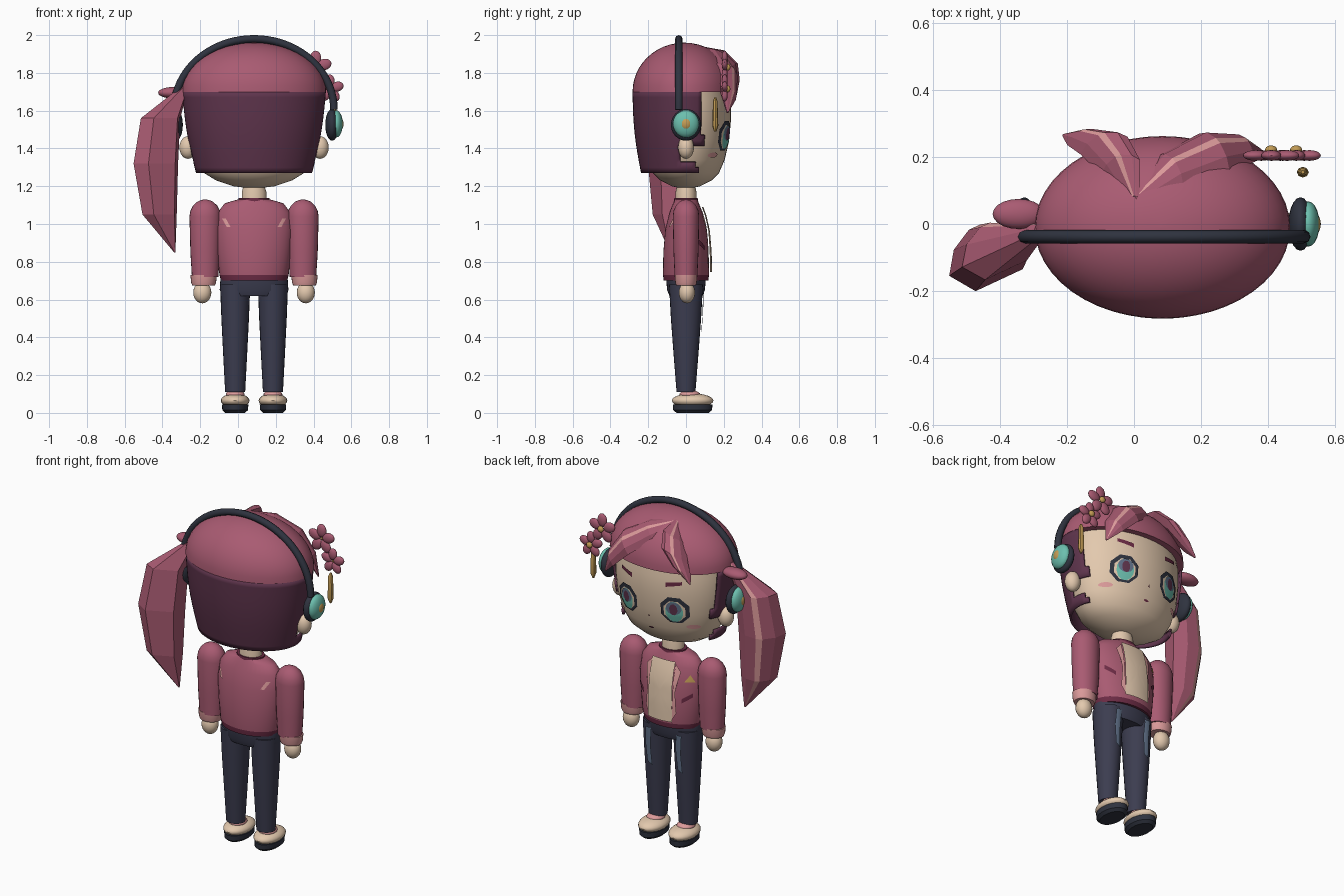
import bpy, bmesh, math
from mathutils import Vector, Matrix

cube = bpy.data.objects.get("Cube")
if cube:
    bpy.data.objects.remove(cube, do_unlink=True)

C = 0.085  # body axis in x


def material(name, code):
    srgb = [int(code[i:i + 2], 16) / 255 for i in (0, 2, 4)]
    col = [((c + 0.055) / 1.055) ** 2.4 for c in srgb] + [1]
    m = bpy.data.materials.new(name)
    m.use_nodes = True
    m.diffuse_color = col
    m.node_tree.nodes["Principled BSDF"].inputs["Base Color"].default_value = col
    return m


rose = material("rose", "A95B72")
plum = material("dark plum", "5E344C")
skin = material("skin", "E3C9AE")
pink = material("light pink", "DB9A9A")
navy = material("navy denim", "3C3D50")
teal = material("teal", "6CBFAE")
gold = material("gold", "C39C55")
charcoal = material("charcoal", "2F333F")
slate = material("faded denim", "61728A")
maroon = material("maroon", "6B2B44")


def finish(name, bm, mats, smooth=True):
    bmesh.ops.recalc_face_normals(bm, faces=bm.faces)
    me = bpy.data.meshes.new(name)
    bm.to_mesh(me)
    bm.free()
    for m in mats:
        me.materials.append(m)
    ob = bpy.data.objects.new(name, me)
    bpy.context.collection.objects.link(ob)
    if smooth:
        bpy.ops.object.select_all(action="DESELECT")
        ob.select_set(True)
        bpy.context.view_layer.objects.active = ob
        bpy.ops.object.shade_smooth_by_angle(angle=math.radians(40))
    return ob


def ball(name, loc, radii, mat, turn=0):
    bm = bmesh.new()
    bmesh.ops.create_uvsphere(bm, u_segments=20, v_segments=12, radius=1)
    bm.transform(Matrix.Translation(loc) @ Matrix.Rotation(turn, 4, "Y") @ Matrix.Diagonal((*radii, 1)))
    return finish(name, bm, [mat])


def loft(bm, rings, cap=True):
    """Bridge rings of points; returns faces grouped by ring step."""
    rows = [[bm.verts.new(p) for p in ring] for ring in rings]
    n = len(rows[0])
    steps = [[bm.faces.new((a[i], a[(i + 1) % n], b[(i + 1) % n], b[i])) for i in range(n)]
             for a, b in zip(rows, rows[1:])]
    if cap:
        bm.faces.new(rows[0])
        bm.faces.new(rows[-1])
    return steps


def lathe(name, profile, x, y, mats, rule=None, keep=None, seg=40):
    """Elliptical turned form; profile rows are (z, x radius, y radius)."""
    bm = bmesh.new()
    turn = [2 * math.pi * i / seg for i in range(seg)]
    loft(bm, [[(x + rx * math.cos(t), y + ry * math.sin(t), z) for t in turn]
              for z, rx, ry in profile], cap=keep is None)
    for f in list(bm.faces):
        c = f.calc_center_median()
        if rule:
            f.material_index = rule(c)
        if keep and not keep(c):
            bm.faces.remove(f)
    return finish(name, bm, mats)


def surface(profile, y, side=1):
    """Depth of a turned form at an offset from its axis and a height."""
    def depth(dx, z, off):
        for (z0, a0, b0), (z1, a1, b1) in zip(profile, profile[1:]):
            if z <= z1:
                break
        t = min(max((z - z0) / (z1 - z0), 0), 1)
        rx, ry = a0 + t * (a1 - a0), b0 + t * (b1 - b0)
        return y + side * (ry * math.sqrt(max(0, 1 - (dx / rx) ** 2)) + off)
    return depth


def patch(name, outline, depth, mat, off=0.006, x=C, rings=4, split=4):
    """Thin painted plate that follows a surface."""
    pts = [Vector(a).lerp(Vector(b), k / split)
           for a, b in zip(outline, outline[1:] + outline[:1]) for k in range(split)]
    mid = sum(pts, Vector((0, 0))) / len(pts)
    bm = bmesh.new()
    loft(bm, [[(x + q.x, depth(q.x, q.y, off), q.y) for q in (mid.lerp(p, r / rings) for p in pts)]
              for r in [0.05] + list(range(1, rings + 1))], cap=False)
    bm.faces.new([v for v in list(bm.verts)[:len(pts)]])
    return finish(name, bm, [mat])


def oval(cx, cz, rx, rz, n=12):
    return [(cx + rx * math.cos(2 * math.pi * (i + 0.5) / n), cz + rz * math.sin(2 * math.pi * (i + 0.5) / n))
            for i in range(n)]


def lock(name, stations, side, out):
    """Faceted hair strand with a light ridge; stations are (centre, width, thickness)."""
    shape = [(-1, 0), (-.65, .65), (-.14, 1), (.14, 1), (.65, .65), (1, 0), (.6, -.75), (-.6, -.75)]
    side, out = Vector(side).normalized(), Vector(out).normalized()
    bm = bmesh.new()
    steps = loft(bm, [[Vector(c) + side * w * u + out * t * v for u, v in shape] for c, w, t in stations])
    for faces in steps:
        faces[2].material_index = 1
    return finish(name, bm, [rose, pink], smooth=False)


# Head and neck
head = [(1.19, .03, .03), (1.20, .11, .075), (1.23, .20, .135), (1.27, .265, .175), (1.34, .305, .205),
        (1.44, .333, .228), (1.55, .345, .238), (1.65, .345, .238), (1.75, .33, .22)]
lathe("head", head, C, 0, [skin])
lathe("neck", [(1.08, .065, .055), (1.17, .065, .055), (1.22, .05, .045)], C, 0, [skin])

# Hair: crown and back, with the face side cut open
cap_rows = [(1.70 + .26 * math.sin(a), .382 * math.cos(a), .273 * math.cos(a))
            for a in [math.radians(7.4 * i) for i in range(13)]]
lathe("hair_crown", cap_rows, C, -.01, [rose], seg=48)


def hair_edge(c):
    return c.y < (.06 if c.z < 1.325 else -.04 if c.z < 1.41 else .09)


back_rows = []
for i in range(16):
    t = i / 15
    bulge = .012 * math.sin(math.pi * t)
    back_rows.append((1.27 + .43 * t, .307 + .073 * t + bulge, .228 + .045 * t + bulge))
back = lathe("hair_back", back_rows, C, -.01, [plum], keep=hair_edge, seg=72)
thick = back.modifiers.new("thickness", "SOLIDIFY")
thick.thickness = .012
thick.offset = -1

# Fringe strands and ponytail
lock("fringe_left", [((.0, .07, 1.93), .02, .015), ((.11, .16, 1.885), .07, .04), ((.24, .215, 1.80), .085, .045),
                     ((.33, .225, 1.69), .06, .035), ((.38, .22, 1.59), .005, .005)], (.5, -.6, .5), (.25, .8, .6))
lock("fringe_right", [((.0, .07, 1.93), .02, .015), ((-.04, .17, 1.885), .07, .04), ((-.09, .235, 1.81), .085, .04),
                      ((-.15, .255, 1.74), .06, .03), ((-.21, .265, 1.68), .005, .005)], (.8, .3, .45), (-.2, .9, .5))
lock("ponytail", [((-.28, -.02, 1.73), .02, .02), ((-.41, -.08, 1.56), .115, .085), ((-.435, -.10, 1.32), .13, .10),
                  ((-.415, -.10, 1.05), .10, .075), ((-.335, -.08, .85), .004, .004)], (.9, .42, 0), (-.42, .9, 0))
ball("hair_tie", (-.345, .03, 1.695), (.078, .045, .03), rose)

# Face details
face = surface(head, 0)
patch("nose", [(-.008, 1.40), (.008, 1.40), (0, 1.415)], face, pink, .008)
patch("mouth", oval(0, 1.325, .016, .006), face, maroon)
for s, side in ((1, "left"), (-1, "right")):
    e = s * .155
    patch("eye_rim_" + side, oval(e, 1.467, .082, .085, 8), face, charcoal, .006)
    patch("eye_white_" + side, oval(e, 1.462, .062, .066, 8), face, skin, .009)
    patch("iris_" + side, oval(e, 1.46, .048, .064), face, teal, .012)
    patch("iris_top_" + side, oval(e, 1.482, .042, .040), face, slate, .014)
    patch("pupil_" + side, oval(e, 1.475, .022, .034), face, plum, .016)
    patch("brow_" + side, [(s * .11, 1.605), (s * .20, 1.625), (s * .20, 1.645), (s * .11, 1.63)], face, maroon)
    patch("blush_" + side, oval(s * .235, 1.365, .032, .014), face, pink)
    ball("ear_" + side, (C + s * .35, 0, 1.405), (.045, .042, .06), skin)

# Headphones
bm_curve = bpy.data.curves.new("headband", "CURVE")
bm_curve.dimensions = "3D"
bm_curve.bevel_depth = .02
bm_curve.bevel_resolution = 2
spline = bm_curve.splines.new("POLY")
spline.points.add(40)
for i, p in enumerate(spline.points):
    a = math.pi * i / 40
    p.co = (C + .423 * math.cos(a), -.038, 1.605 + .375 * math.sin(a), 1)
bm_curve.materials.append(charcoal)
bpy.context.collection.objects.link(bpy.data.objects.new("headband", bm_curve))
for s, side in ((1, "left"), (-1, "right")):
    ball("ear_cushion_" + side, (C + s * .413, 0, 1.525), (.036, .08, .084), charcoal)
    ball("ear_cup_" + side, (C + s * .435, 0, 1.53), (.035, .068, .072), teal)
    ball("ear_cup_button_" + side, (C + s * .447, 0, 1.53), (.027, .036, .04), gold)

# Flowers and hairpin
for k, (fx, fz, r) in enumerate(((.41, 1.83, .048), (.485, 1.715, .042))):
    for i in range(5):
        a = 2 * math.pi * i / 5 + .3
        ball(f"flower_{k}_petal_{i}", (fx + r * math.cos(a), .205, fz + r * math.sin(a)),
             (r * .82, .016, r * .62), rose, -a)
    ball(f"flower_{k}_centre", (fx, .222, fz), (.018, .013, .018), gold)
lathe("hairpin", [(1.49, .006, .006), (1.52, .018, .016), (1.65, .014, .012), (1.67, .005, .005)],
      .505, .155, [gold], seg=8)

# Jacket
torso = [(.70, .175, .118), (.73, .183, .122), (.85, .197, .12), (.97, .205, .11), (1.06, .193, .088),
         (1.11, .155, .068), (1.13, .085, .06)]
lathe("jacket", torso, C, 0, [rose, maroon], rule=lambda c: int(c.z < .73))
lathe("collar", [(1.11, .085, .065), (1.137, .082, .062)], C, 0, [maroon])
chest, spine = surface(torso, 0), surface(torso, 0, -1)
patch("shirt_panel", [(-.08, .745), (.08, .745), (.075, 1.09), (-.075, 1.09)], chest, skin, .016, split=8)
for s, side in ((1, "left"), (-1, "right")):
    patch("lapel_" + side, [(s * .078, .76), (s * .10, .80), (s * .088, .92), (s * .112, 1.04), (s * .075, 1.08)],
          chest, pink, .010)
    patch("pocket_" + side, [(s * .125, .86), (s * .175, .895), (s * .175, .92), (s * .125, .885)], chest, maroon)
    patch("back_mark_" + side, [(s * .125, .985), (s * .145, .985), (s * .17, 1.03), (s * .15, 1.03)], spine, pink)
patch("badge", [(-.185, .985), (-.135, .985), (-.16, 1.025)], chest, gold, .008)

# Arms, hands, legs and shoes
leg = [(.11, .053, .05), (.30, .063, .065), (.50, .073, .08), (.68, .08, .09)]
shin = surface(leg, 0)
lathe("hips", [(.62, .165, .088), (.65, .182, .1), (.71, .178, .105)], C, 0, [navy])
for s, side in ((1, "left"), (-1, "right")):
    x = C + s * .267
    sleeve = [(.72, .07, .06), (.85, .078, .066), (1.04, .083, .07)]
    dome = [(1.04 + .09 * math.sin(a), .083 * math.cos(a), .07 * math.cos(a))
            for a in [math.radians(d) for d in (20, 40, 60, 75, 87)]]
    lathe("sleeve_" + side, sleeve + dome, x - s * .008, 0, [rose], seg=24)
    lathe("cuff_" + side, [(.675, .06, .052), (.69, .066, .057), (.73, .07, .06)], x, 0, [pink], seg=24)
    ball("hand_" + side, (C + s * .274, .005, .637), (.048, .043, .057), skin)
    fx = C + s * .1
    lathe("leg_" + side, leg, fx, 0, [navy], seg=24)
    patch("worn_patch_" + side, [(-.018, .43), (.012, .45), (.022, .56), (.016, .66), (-.02, .66), (-.012, .55)],
          shin, slate, .008, x=fx)
    ball("shoe_lining_" + side, (fx, .02, .098), (.05, .055, .022), pink)
    ball("shoe_" + side, (fx, .035, .065), (.076, .11, .038), skin)
    lathe("sole_" + side, [(0, .052, .085), (.015, .068, .103), (.045, .07, .105)], fx, .035, [charcoal], seg=28)
